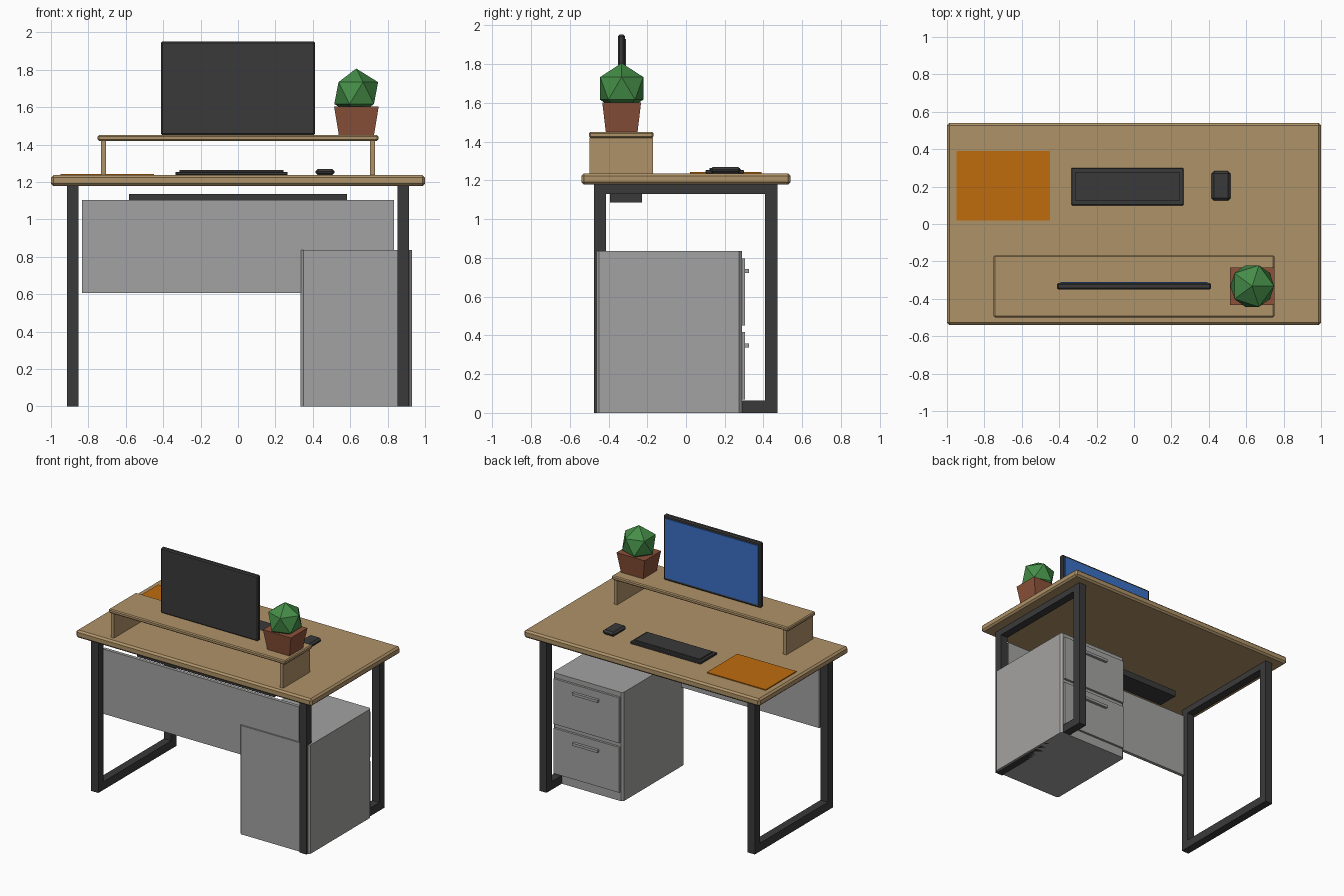
import bpy, bmesh
from mathutils import Vector

if "Cube" in bpy.data.objects:
    bpy.data.objects.remove(bpy.data.objects["Cube"])


def material(name, r, g, b):
    m = bpy.data.materials.new(name)
    m.diffuse_color = (r, g, b, 1)
    m.use_nodes = True
    m.node_tree.nodes["Principled BSDF"].inputs["Base Color"].default_value = m.diffuse_color
    return m


WOOD = material("oak wood", 0.43, 0.29, 0.14)
GREY = material("cabinet grey", 0.37, 0.365, 0.36)
DARK = material("dark metal", 0.042, 0.042, 0.043)
BLUE = material("screen blue", 0.042, 0.16, 0.56)
ORANGE = material("notebook orange", 0.52, 0.15, 0.004)
CLAY = material("clay", 0.26, 0.084, 0.042)
GREEN = material("leaf green", 0.06, 0.27, 0.065)


def finish(bm, name, mat):
    mesh = bpy.data.meshes.new(name)
    bm.to_mesh(mesh)
    bm.free()
    mesh.materials.append(mat)
    ob = bpy.data.objects.new(name, mesh)
    bpy.context.collection.objects.link(ob)
    return ob


def box(name, mat, x, y, z, bevel=0, vertical_only=False, taper=None):
    """Box from (min, max) ranges; taper scales the bottom face in x and y."""
    bm = bmesh.new()
    bmesh.ops.create_cube(bm, size=1)
    mid = Vector([(a + b) / 2 for a, b in (x, y, z)])
    size = Vector([b - a for a, b in (x, y, z)])
    for v in bm.verts:
        if taper and v.co.z < 0:
            v.co.x *= taper[0]
            v.co.y *= taper[1]
        v.co = v.co * size + mid
    if bevel:
        edges = [e for e in bm.edges if not vertical_only
                 or abs(e.verts[0].co.z - e.verts[1].co.z) > 0.01]
        bmesh.ops.bevel(bm, geom=edges, offset=bevel, segments=1,
                        profile=0.5, affect='EDGES')
    return finish(bm, name, mat)


# Desk top
box("desk_top", WOOD, (-1, 1), (-0.54, 0.54), (1.178, 1.236), 0.013)

# Rectangular leg frames, one at each end
for side, x in (("left", (-0.915, -0.853)), ("right", (0.853, 0.915))):
    box(side + "_front_leg", DARK, x, (-0.475, -0.413), (0, 1.178))
    box(side + "_back_leg", DARK, x, (0.408, 0.472), (0, 1.178))
    box(side + "_top_rail", DARK, x, (-0.413, 0.408), (1.13, 1.178))
    box(side + "_floor_rail", DARK, x, (-0.413, 0.408), (0, 0.063))

# Modesty panel and cable tray
box("modesty_panel", GREY, (-0.833, 0.833), (-0.45, -0.425), (0.605, 1.102))
box("cable_tray", DARK, (-0.583, 0.583), (-0.393, -0.228), (1.087, 1.135))

# Drawer cabinet
box("cabinet", GREY, (0.335, 0.93), (-0.462, 0.288), (0, 0.835), 0.014, True)
for name, z0, zh in (("lower", 0.07, 0.347), ("upper", 0.45, 0.732)):
    box(name + "_drawer", GREY, (0.354, 0.911), (0.286, 0.305), (z0, z0 + 0.348))
    box(name + "_handle", GREY, (0.525, 0.74), (0.304, 0.326), (zh - 0.01, zh + 0.01))

# Monitor stand
box("stand_shelf", WOOD, (-0.75, 0.75), (-0.5, -0.168), (1.42, 1.45), 0.007)
for side, x in (("left", (-0.732, -0.705)), ("right", (0.705, 0.732))):
    box(side + "_stand_side", WOOD, x, (-0.497, -0.171), (1.235, 1.422))

# Monitor, its screen looks towards +y
box("monitor", DARK, (-0.413, 0.413), (-0.35, -0.316), (1.452, 1.952), 0.008)
box("screen", BLUE, (-0.393, 0.393), (-0.317, -0.309), (1.475, 1.93))

# Keyboard, mouse and notebook
box("keyboard_base", DARK, (-0.335, 0.265), (0.1, 0.3), (1.235, 1.254), 0.004)
box("keyboard_keys", DARK, (-0.312, 0.242), (0.122, 0.278), (1.25, 1.264))
box("mouse", DARK, (0.415, 0.515), (0.125, 0.283), (1.235, 1.27), 0.013)
box("notebook", ORANGE, (-0.95, -0.45), (0.02, 0.39), (1.235, 1.243))

# Potted plant
box("plant_pot", CLAY, (0.514, 0.752), (-0.432, -0.232), (1.45, 1.602),
    taper=(0.79, 0.82))
bm = bmesh.new()
bmesh.ops.create_icosphere(bm, subdivisions=1, radius=0.131)
bmesh.ops.translate(bm, verts=bm.verts, vec=(0.632, -0.332, 1.675))
finish(bm, "plant", GREEN)
